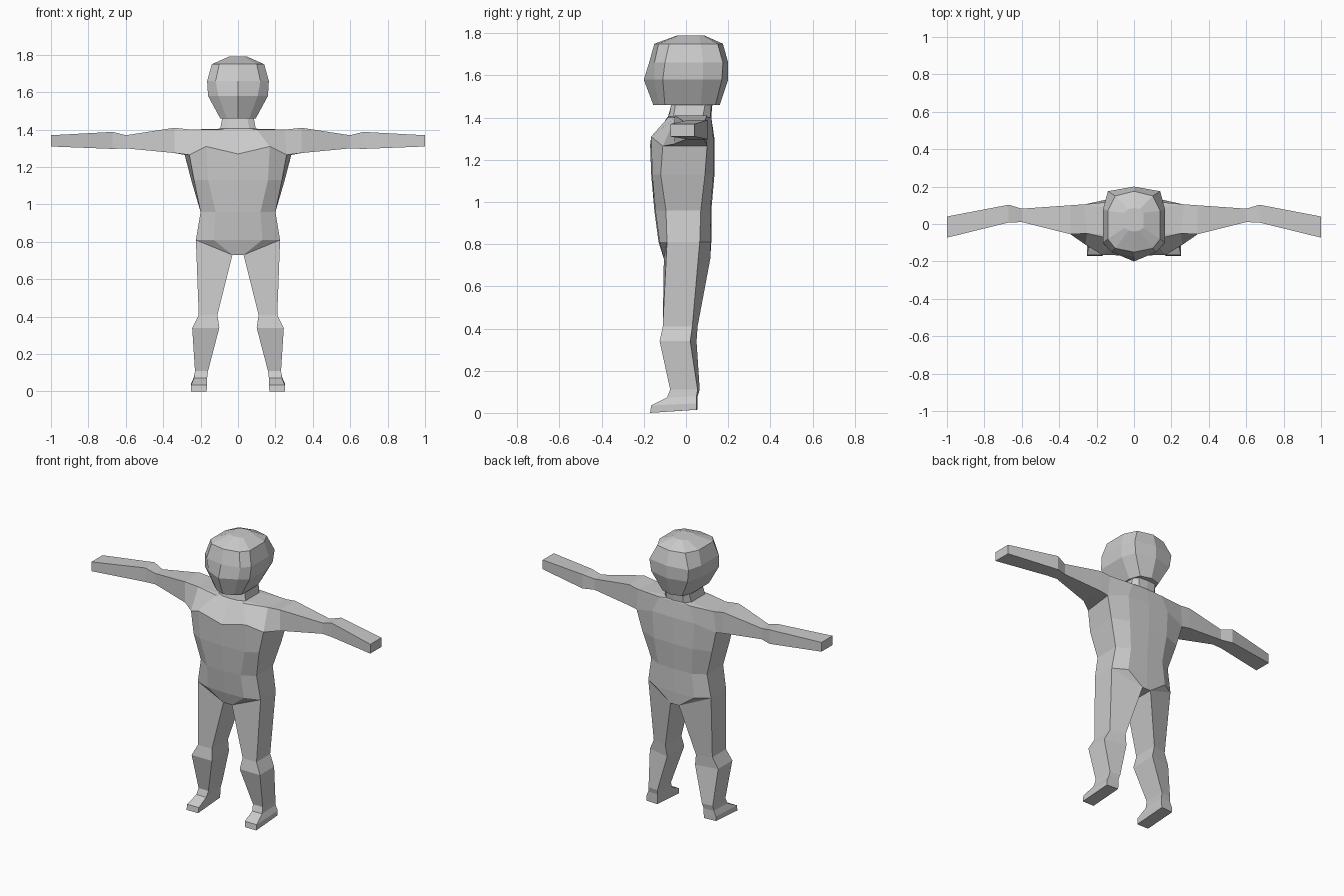
import bpy, bmesh

# Half cross-sections of the trunk, from front centre round to back centre:
# z, x of (front, side front, side back, back),
# y of (front centre, front, side front, side back, back, back centre)
TORSO = [
    (0.81, 0.13, 0.225, 0.225, 0.14, -0.13, -0.125, -0.09, 0.065, 0.115, 0.12),
    (0.96, 0.12, 0.20, 0.20, 0.12, -0.15, -0.145, -0.095, 0.07, 0.115, 0.12),
    (1.13, 0.16, 0.235, 0.25, 0.14, -0.165, -0.16, -0.12, 0.09, 0.13, 0.135),
    (1.27, 0.17, 0.26, 0.285, 0.15, -0.17, -0.165, -0.11, 0.10, 0.13, 0.135),
    (1.40, 0.10, 0.25, 0.27, 0.11, -0.09, -0.085, -0.05, 0.105, 0.12, 0.12),
]
HEAD = [
    (1.405, 0.06, 0.095, 0.095, 0.06, -0.085, -0.08, -0.06, 0.08, 0.115, 0.12),
    (1.46, 0.05, 0.085, 0.085, 0.06, -0.07, -0.07, -0.05, 0.09, 0.12, 0.125),
    (1.46, 0.06, 0.095, 0.095, 0.07, -0.155, -0.13, -0.10, 0.07, 0.14, 0.16),
    (1.58, 0.105, 0.16, 0.16, 0.13, -0.20, -0.15, -0.11, 0.08, 0.17, 0.20),
    (1.66, 0.12, 0.165, 0.165, 0.14, -0.175, -0.15, -0.10, 0.08, 0.175, 0.20),
    (1.75, 0.10, 0.14, 0.14, 0.10, -0.15, -0.13, -0.08, 0.07, 0.15, 0.175),
    (1.79, 0.03, 0.05, 0.05, 0.03, -0.04, -0.035, -0.02, 0.06, 0.08, 0.085),
]
# Arm sections: x, front y, back y, bottom z, top z
ARM = [
    (0.34, -0.055, 0.10, 1.275, 1.41),
    (0.60, 0.01, 0.082, 1.30, 1.37),
    (0.67, 0.008, 0.103, 1.297, 1.388),
    (1.00, -0.073, 0.04, 1.31, 1.37),
]
# Leg sections: inner x, outer x, front y, outer back y, inner back y, front z, back z
LEG = [
    (0.11, 0.21, -0.11, 0.03, 0.055, 0.41, 0.41),
    (0.10, 0.245, -0.125, 0.02, 0.05, 0.34, 0.34),
    (0.16, 0.23, -0.075, 0.055, 0.065, 0.11, 0.11),
    (0.165, 0.235, -0.09, 0.05, 0.055, 0.073, 0.078),
    (0.165, 0.25, -0.165, 0.05, 0.055, 0.035, 0.045),
    (0.168, 0.25, -0.17, 0.05, 0.055, 0.0, 0.015),
]

bm = bmesh.new()


def face(*points):
    bm.faces.new([bm.verts.new(p) for p in points])


def loft(rings, closed):
    for a, b in zip(rings, rings[1:]):
        n = len(a)
        for i in range(n if closed else n - 1):
            j = (i + 1) % n
            face(a[i], a[j], b[j], b[i])


def half_ring(r, s):
    z, xs, ys = r[0], (0,) + r[1:5] + (0,), r[5:]
    return [(s * x, y, z) for x, y in zip(xs, ys)]


for s in (1, -1):
    torso = [half_ring(r, s) for r in TORSO]
    head = [half_ring(r, s) for r in HEAD]
    # chest line rises beside the centre
    for i, z in ((1, 1.31), (2, 1.265), (3, 1.265), (4, 1.30), (5, 1.30)):
        torso[3][i] = (*torso[3][i][:2], z)

    # torso, leaving the armhole open
    loft(torso[:4], False)
    loft([r[:3] for r in torso[3:]], False)
    loft([r[3:] for r in torso[3:]], False)

    # shoulders, neck and head, closed at the crown
    loft([torso[4]] + head, False)
    face(*head[-1])

    # arm grown from the armhole
    lo, hi = torso[3], torso[4]
    arm = [[lo[2], lo[3], hi[3], hi[2]]]
    arm += [[(s * x, f, b), (s * x, k, b), (s * x, k, t), (s * x, f, t)]
            for x, f, k, b, t in ARM]
    loft(arm, True)
    face(*arm[-1])

    # leg and foot grown from the hip
    hip = torso[0]
    p, q = (s * 0.03, -0.105, 0.73), (s * 0.03, 0.115, 0.73)
    leg = [[p, hip[2], hip[3], q]]
    leg += [[(s * a, f, zf), (s * o, f, zf), (s * o, bo, zb), (s * a, bi, zb)]
            for a, o, f, bo, bi, zf, zb in LEG]
    loft(leg, True)
    face(*leg[-1])
    face(p, hip[1], hip[2])
    face(q, hip[3], hip[4])

    # crotch
    pc, qc = (0, p[1], p[2]), (0, q[1], q[2])
    face(hip[0], hip[1], p, pc)
    face(hip[5], hip[4], q, qc)
    face(p, pc, qc, q)

bmesh.ops.remove_doubles(bm, verts=bm.verts, dist=0.0005)
bmesh.ops.recalc_face_normals(bm, faces=bm.faces)

mesh = bpy.data.meshes.new("body")
bm.to_mesh(mesh)
bm.free()
body = bpy.data.objects.new("body", mesh)
bpy.context.collection.objects.link(body)

grey = bpy.data.materials.new("light_grey")
grey.diffuse_color = (0.6, 0.6, 0.6, 1)
mesh.materials.append(grey)
